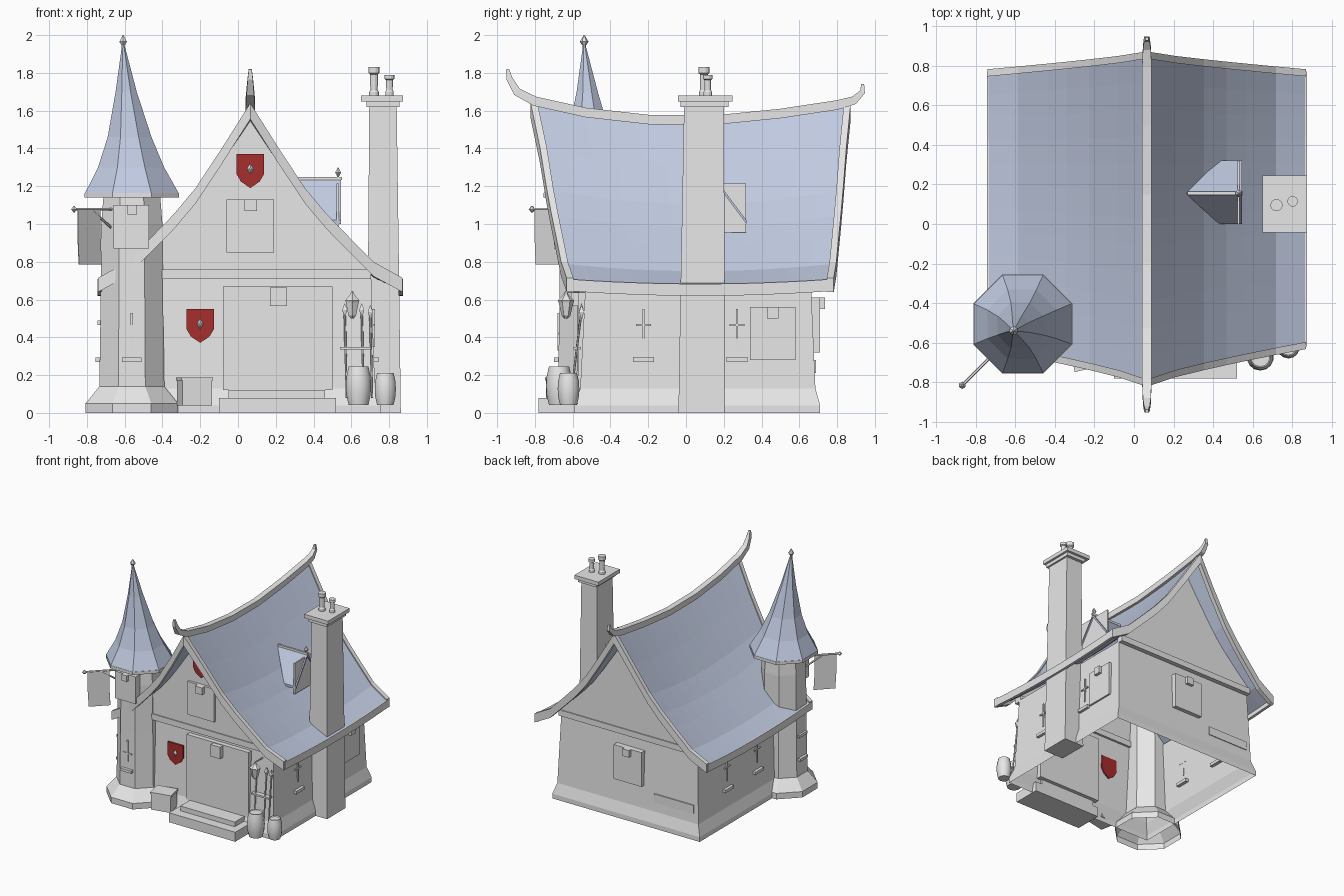
import bpy, bmesh, math
from mathutils import Vector

if "Cube" in bpy.data.objects:
    bpy.data.objects.remove(bpy.data.objects["Cube"])

def material(name, col):
    m = bpy.data.materials.new(name)
    m.diffuse_color = (*col, 1)
    m.use_nodes = True
    m.node_tree.nodes["Principled BSDF"].inputs["Base Color"].default_value = m.diffuse_color
    return m

STONE = material("pale_grey", (0.8, 0.8, 0.8))
SLATE = material("slate_blue", (0.53, 0.59, 0.75))
RED = material("deep_red", (0.39, 0.026, 0.026))
CX = 0.065  # centre line of the house


def build(name, verts, faces, mat):
    me = bpy.data.meshes.new(name)
    me.from_pydata([tuple(v) for v in verts], [], faces)
    bm = bmesh.new()
    bm.from_mesh(me)
    bmesh.ops.recalc_face_normals(bm, faces=bm.faces)
    bm.to_mesh(me)
    bm.free()
    me.materials.append(mat)
    ob = bpy.data.objects.new(name, me)
    bpy.context.collection.objects.link(ob)
    return ob

def loft(name, rings, mat, start=True, end=True):
    """Skin equal-length closed rings, optionally capping the ends."""
    n = len(rings[0])
    verts = [v for r in rings for v in r]
    faces = [(i*n+j, i*n+(j+1) % n, (i+1)*n+(j+1) % n, (i+1)*n+j)
             for i in range(len(rings)-1) for j in range(n)]
    if start:
        faces.append(tuple(range(n)))
    if end:
        faces.append(tuple((len(rings)-1)*n+j for j in range(n)))
    return build(name, verts, faces, mat)

def rect(x0, x1, y0, y1, z):
    return [(x0, y0, z), (x1, y0, z), (x1, y1, z), (x0, y1, z)]

def box(name, x, y, z, mat=STONE):
    return loft(name, [rect(*x, *y, z[0]), rect(*x, *y, z[1])], mat)

def lathe(name, x, y, prof, mat=STONE, n=8, start=True, smooth=False):
    """prof: (z, radius to flat side) with optional x and y shifts."""
    k = 1/math.cos(math.pi/n)
    rings = []
    for z, r, *s in prof:
        dx, dy = s if s else (0, 0)
        rings.append([(x+dx+r*k*math.cos(math.pi*(2*i+1)/n),
                       y+dy+r*k*math.sin(math.pi*(2*i+1)/n), z) for i in range(n)])
    ob = loft(name, rings, mat, start)
    if smooth:
        bpy.ops.object.select_all(action='DESELECT')
        ob.select_set(True)
        bpy.context.view_layer.objects.active = ob
        bpy.ops.object.shade_smooth_by_angle(angle=math.radians(40))
    return ob

def rod(name, a, b, r, n=6):
    a, b = Vector(a), Vector(b)
    q = (b-a).to_track_quat('Z', 'Y')
    c = [q @ Vector((r*math.cos(2*math.pi*i/n), r*math.sin(2*math.pi*i/n), 0)) for i in range(n)]
    return loft(name, [[a+v for v in c], [b+v for v in c]], STONE)

# ---- house walls with flared footing, open underneath
loft("house_walls", [rect(CX-w, CX+w, y0, y1, z) for z, w, y0, y1 in
     [(0, .69, -.59, .71), (.04, .69, -.59, .71), (.13, .66, -.56, .685), (.72, .64, -.53, .66)]],
     STONE, start=False, end=False)

# ---- sagging, flared roof surface
PROF = [(0, 1.63), (.18, 1.40), (.36, 1.18), (.5, 1.045), (.62, .945), (.81, .79), (1, .705)]

def roof_point(s, u, t):
    for (a, za), (b, zb) in zip(PROF, PROF[1:]):
        if u <= b:
            z = za+(zb-za)*(u-a)/(b-a)
            break
    yf, yb = -.81+.19*u**.8, .86-.09*u**.8
    y = yf+(yb-yf)*(t+1)/2
    return Vector((CX+s*.805*u, y, z-(.1-.075*u)*(1-t*t)))

ACROSS = [(-1, u) for u, _ in reversed(PROF)] + [(1, u) for u, _ in PROF[1:]]
ALONG = [-1+i/6 for i in range(13)]
down = lambda p, d: Vector((p.x, p.y, p.z+d))
loft("roof_slopes", [[roof_point(s, u, t) for s, u in ACROSS] +
                     [down(roof_point(s, u, t), -.035) for s, u in reversed(ACROSS)]
                     for t in ALONG], SLATE)

# ---- bargeboards on both gable ends
for tag, t, d in (("front", -1, -.012), ("back", 1, .012)):
    rings = []
    for s, u in ACROSS:
        p = roof_point(s, u, t)
        lo = -.075+.01*u
        rings.append([p+Vector((0, yy, zz)) for yy, zz in
                      ((d, .01), (-2*d, .01), (-2*d, lo), (d, lo))])
    loft(tag+"_bargeboard", rings, STONE)

# ---- eave boards
for tag, s in (("left", -1), ("right", 1)):
    loft(tag+"_eave_board", [[roof_point(s, 1, t)+Vector((s*xx, 0, zz)) for xx, zz in
         ((.003, .003), (-.02, .003), (-.02, -.06), (.003, -.06))] for t in ALONG], STONE)

# ---- ridge beam with upturned horns: y, z, half width, half height
RIDGE = [(-.945, 1.82, .008, .008), (-.935, 1.77, .014, .016), (-.895, 1.70, .02, .022),
         (-.80, 1.65, .024, .025), (-.53, 1.59, .024, .025), (-.2, 1.553, .024, .025),
         (.15, 1.55, .024, .025), (.5, 1.585, .024, .025), (.8, 1.63, .024, .025),
         (.89, 1.655, .02, .022), (.935, 1.70, .014, .014), (.935, 1.74, .008, .008)]
rings = []
for i, (y, z, w, h) in enumerate(RIDGE):
    a, b = RIDGE[max(i-1, 0)], RIDGE[min(i+1, len(RIDGE)-1)]
    d = Vector((0, b[0]-a[0], b[1]-a[1])).normalized()
    up = Vector((0, -d.z, d.y))*h
    c, side = Vector((CX, y, z)), Vector((w, 0, 0))
    rings.append([c-side-up, c+side-up, c+side+up, c-side+up])
loft("ridge_beam", rings, STONE)

# ---- gable walls and the beams below them
for tag, y0, y1, t in (("front", -.57, -.52, -.72), ("back", .65, .69, .7)):
    edge = [(s, u*.78) for s, u in ACROSS]
    ends = []
    for y in (y0, y1):
        top = [roof_point(s, u, t) for s, u in edge]
        ends.append([(p.x, y, p.z-.03) for p in top] + [(CX+.628, y, .72), (CX-.628, y, .72)])
    loft(tag+"_gable", ends, STONE)
    box(tag+"_beam", (CX-.64, CX+.64), (y0-.008, y1+.008), (.71, .76))

# ---- shields with a small boss
def shield(x, z, y):
    pts = [(-.073, .09), (.073, .09), (.073, -.015), (.05, -.055), (0, -.09), (-.05, -.055), (-.073, -.015)]
    loft("shield", [[(x+a, yy, z+b) for a, b in pts] for yy in (y, y-.02)], RED)
    dia = [(0, .028), (.018, 0), (0, -.028), (-.018, 0)]
    loft("shield_boss", [[(x+a, y-.02, z+.012+b) for a, b in dia],
                         [(x+a*.3, y-.035, z+.012+b*.3) for a, b in dia]], STONE)

shield(.065, 1.28, -.57)
shield(-.2, .46, -.535)

# ---- door, windows and their keystones, steps
box("door", (-.08, .5), (-.572, -.52), (.12, .67))
box("door_keystone", (.17, .26), (-.61, -.55), (.565, .665))
box("lower_step", (-.1, .52), (-.78, -.55), (0, .08))
box("upper_step", (-.05, .46), (-.70, -.55), (.08, .12))
box("gable_window", (-.06, .19), (-.59, -.56), (.85, 1.13))
box("gable_window_keystone", (.035, .1), (-.625, -.58), (1.07, 1.13))
box("back_window", (-.08, .18), (.65, .71), (.32, .61))
box("back_window_keystone", (.02, .08), (.70, .735), (.55, .61))
box("back_panel", (-.55, -.18), (.66, .688), (.21, .28))
box("side_window", (.69, .735), (.34, .58), (.28, .56))
box("side_window_keystone", (.72, .76), (.43, .49), (.5, .56))

# ---- arrow slits with ledges along the side walls
for x, y in ((-.588, .29), (-.588, -.11), (.718, -.225), (.718, .27)):
    box("slit_upright", (x-.006, x+.006), (y-.006, y+.006), (.35, .55))
    box("slit_crossbar", (x-.006, x+.006), (y-.04, y+.04), (.46, .47))
    box("slit_ledge", (x-.025, x+.025), (y-.055, y+.055), (.27, .295))

# ---- corner tower
TX, TY = -.562, -.505
lathe("tower_shaft", TX, TY, [(0, .245), (.05, .245), (.14, .172), (.6, .165), (1.0, .162), (1.15, .15)], start=False)
lathe("tower_roof_rim", TX, TY, [(1.14, .25), (1.165, .25)])
lathe("tower_roof", TX, TY, [(1.165, .247), (1.3, .175, -.004, -.002), (1.46, .116, -.012, -.008),
      (1.7, .056, -.03, -.018), (1.94, .008, -.045, -.033)], SLATE)
lathe("tower_finial", TX-.046, TY-.034, [(1.93, .007), (1.945, .008), (1.965, .02), (2.0, .002)], n=6)
box("tower_window", (-.66, -.47), (-.70, -.64), (.87, 1.1))
box("tower_window_keystone", (-.585, -.535), (-.725, -.69), (1.05, 1.1))
box("tower_slit_bar", (-.605, -.52), (-.68, -.66), (.415, .425))
box("tower_slit_upright", (-.568, -.556), (-.68, -.66), (.33, .53))
box("tower_slit_ledge", (-.615, -.51), (-.70, -.66), (.27, .292))
box("tower_side_ledge", (-.755, -.70), (-.555, -.455), (.27, .292))
box("tower_side_bracket", (-.745, -.65), (-.56, -.45), (.465, .488))

# ---- banner on a pole
rod("banner_pole", (-.865, -.812, 1.078), (-.65, -.597, 1.078), .008)
rod("banner_brace", (-.77, -.717, 1.07), (-.67, -.617, .98), .007)
lathe("banner_pole_tip", -.868, -.815, [(1.062, .004), (1.078, .016), (1.094, .004)], n=6)
loft("banner_cloth", [[(-.85+a, -.797+a, z), (-.73+a, -.677+a, z), (-.727+a, -.682+a, z), (-.847+a, -.802+a, z)]
                      for z, a in ((.785, .006), (.93, 0), (1.075, 0))], STONE)

# ---- chimney
loft("chimney_shaft", [rect(.68, .862, -.04, .205, 0), rect(.688, .853, -.028, .205, .7),
                       rect(.695, .84, -.01, .2, 1.63)], STONE)
box("chimney_collar", (.68, .855), (-.03, .225), (1.62, 1.648))
box("chimney_cap", (.65, .873), (-.043, .245), (1.648, 1.68))
for x, y, r, h in ((.72, .095, .03, .15), (.802, .115, .026, .11)):
    lathe("chimney_pot", x, y, [(1.68, r*.85), (1.70, r*.85), (1.71, r*.65), (1.68+h*.75, r*.7),
          (1.68+h*.8, r), (1.68+h, r)], n=12)

# ---- dormer on the right slope
R0, R1 = (.26, .155, 1.24), (.545, .155, 1.24)
drop = lambda p: (p[0], p[1], p[2]-.02)
for tag, y in (("front", 0), ("back", .32)):
    q = [R0, R1, (.545, y, 1.02), (.43, y, 1.02)]
    loft("dormer_%s_slope" % tag, [q, [drop(p) for p in q]], SLATE)
box("dormer_ridge", (.27, .55), (.147, .163), (1.232, 1.25))
box("dormer_face", (.522, .534), (.0, .318), (.955, 1.215))
lathe("dormer_finial", .53, .155, [(1.24, .005), (1.255, .006), (1.272, .016), (1.30, .002)], n=6)

# ---- barrels
for x, y, z1, r in ((.638, -.672, .245, .067), (.78, -.622, .212, .056)):
    h = z1-.042
    lathe("barrel", x, y, [(.042, r*.78), (.042+h*.25, r*.95), (.042+h*.5, r), (.042+h*.75, r*.95),
          (z1, r*.78), (z1-.008, r*.7)], n=14, smooth=True)

# ---- spears on a rack, hanging lantern
for x, tip in ((.565, .58), (.655, .58), (.7, .57)):
    rod("spear_shaft", (x+.01, -.61, .08), (x, -.555, tip-.05), .006)
    lathe("spear_head", x, -.553, [(tip-.07, .004), (tip-.035, .013), (tip, .001)], n=4)
box("rack_bar", (.54, .705), (-.595, -.555), (.335, .35))
lathe("lantern", .605, -.635, [(.5, .008), (.515, .02), (.585, .034), (.595, .038), (.625, .012), (.645, .004)], n=6)
rod("lantern_bracket", (.605, -.635, .64), (.605, -.53, .64), .006)

# ---- crate
crate = box("crate", (-.08, .08), (-.065, .065), (.04, .18))
lid = box("crate_lid", (-.086, .086), (-.071, .071), (.172, .188))
for ob in (crate, lid):
    ob.location = (-.23, -.66, 0)
    ob.rotation_euler.z = math.radians(12)
